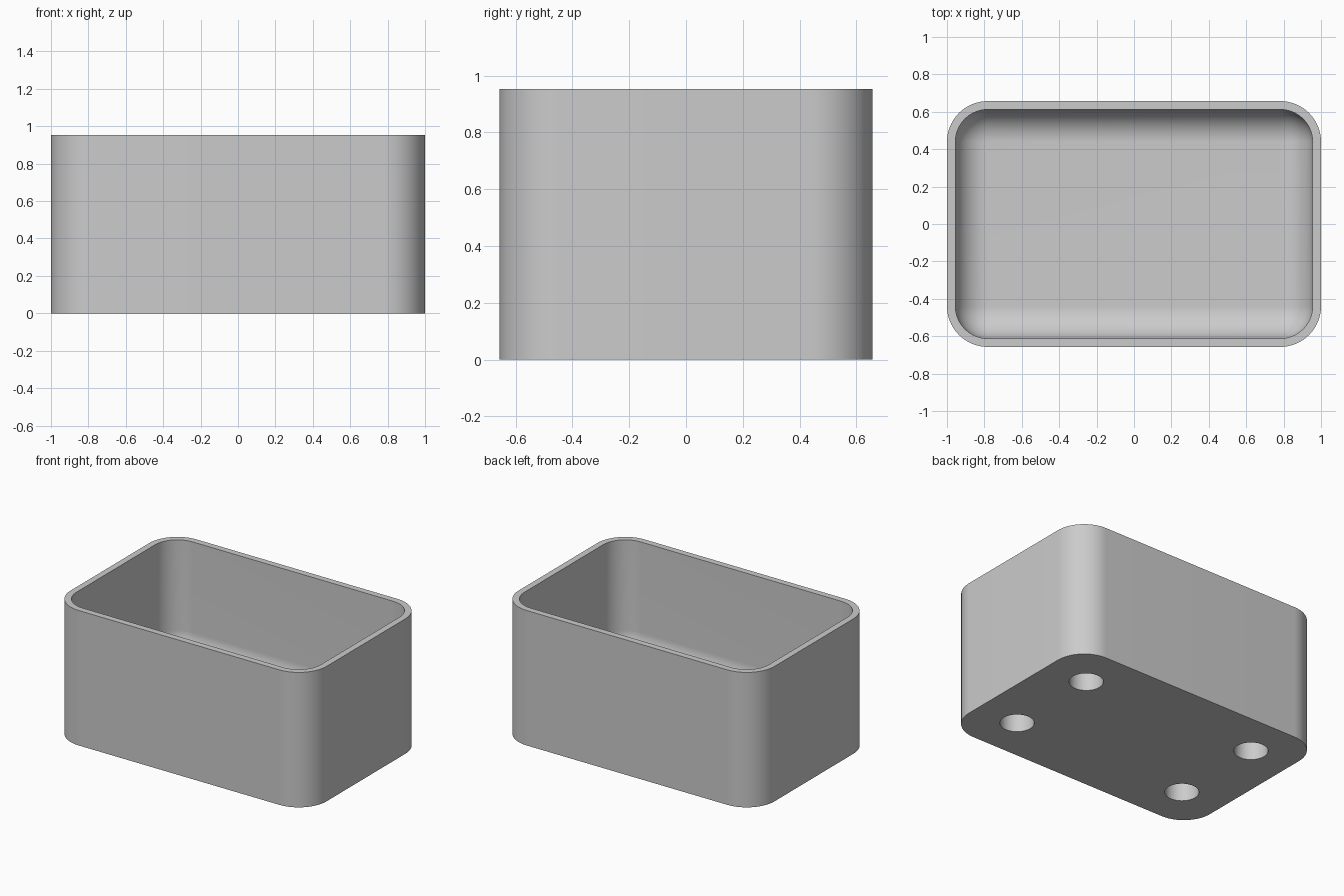
import bpy, bmesh, math

if "Cube" in bpy.data.objects:
    bpy.data.objects.remove(bpy.data.objects["Cube"], do_unlink=True)

HALF_X, HALF_Y, HEIGHT = 1.0, 0.657, 0.953
CORNER, WALL, FLOOR = 0.218, 0.045, 0.143
FILLET = CORNER - WALL
HOLE_X, HOLE_Y, HOLE_R, HOLE_DEPTH = 0.684, 0.342, 0.109, 0.127
STEPS = 24

grey = bpy.data.materials.new("plain grey")
grey.use_nodes = True
colour = (0.6, 0.6, 0.6, 1)
grey.diffuse_color = colour
grey.node_tree.nodes["Principled BSDF"].inputs["Base Color"].default_value = colour


def ring(bm, inset, z):
    """Rounded rectangle of vertices, moved inwards by inset."""
    r = CORNER - inset
    verts = []
    for quarter, (sx, sy) in enumerate([(1, 1), (-1, 1), (-1, -1), (1, -1)]):
        for i in range(STEPS + 1):
            a = (quarter + i / STEPS) * math.pi / 2
            verts.append(bm.verts.new((sx * (HALF_X - CORNER) + r * math.cos(a),
                                       sy * (HALF_Y - CORNER) + r * math.sin(a), z)))
    return verts


# Box: outer wall, flat rim, inner wall, then a round fillet down to the floor
bm = bmesh.new()
profile = [(0, 0), (0, HEIGHT), (WALL, HEIGHT)]
for i in range(STEPS + 1):
    a = i / STEPS * math.pi / 2
    profile.append((WALL + FILLET * (1 - math.cos(a)) * 0.998,
                    FLOOR + FILLET * (1 - math.sin(a))))
rings = [ring(bm, *p) for p in profile]
for low, high in zip(rings, rings[1:]):
    for i in range(len(low)):
        j = (i + 1) % len(low)
        bm.faces.new((low[i], low[j], high[j], high[i]))
bm.faces.new(rings[0][::-1])
bm.faces.new(rings[-1])
bmesh.ops.recalc_face_normals(bm, faces=bm.faces)
mesh = bpy.data.meshes.new("box")
bm.to_mesh(mesh)
bm.free()
mesh.materials.append(grey)
box = bpy.data.objects.new("box", mesh)
bpy.context.collection.objects.link(box)

# Four blind round holes in the underside
cutters = []
for sx in (-1, 1):
    for sy in (-1, 1):
        bpy.ops.mesh.primitive_cylinder_add(
            vertices=48, radius=HOLE_R, depth=2 * HOLE_DEPTH,
            location=(sx * HOLE_X, sy * HOLE_Y, 0))
        cutter = bpy.context.object
        cutter.name = "hole_cutter"
        cutter.hide_render = True
        cutter.data.materials.append(grey)
        cutters.append(cutter)
        cut = box.modifiers.new("underside hole", 'BOOLEAN')
        cut.object = cutter
        cut.operation = 'DIFFERENCE'
        cut.solver = 'EXACT'

# Bake the cuts, drop the cutters and shade smooth with crisp edges
bpy.ops.object.select_all(action='DESELECT')
box.select_set(True)
bpy.context.view_layer.objects.active = box
for name in [m.name for m in box.modifiers]:
    bpy.ops.object.modifier_apply(modifier=name)
for cutter in cutters:
    bpy.data.objects.remove(cutter, do_unlink=True)
bpy.ops.object.shade_smooth_by_angle(angle=math.radians(30))
